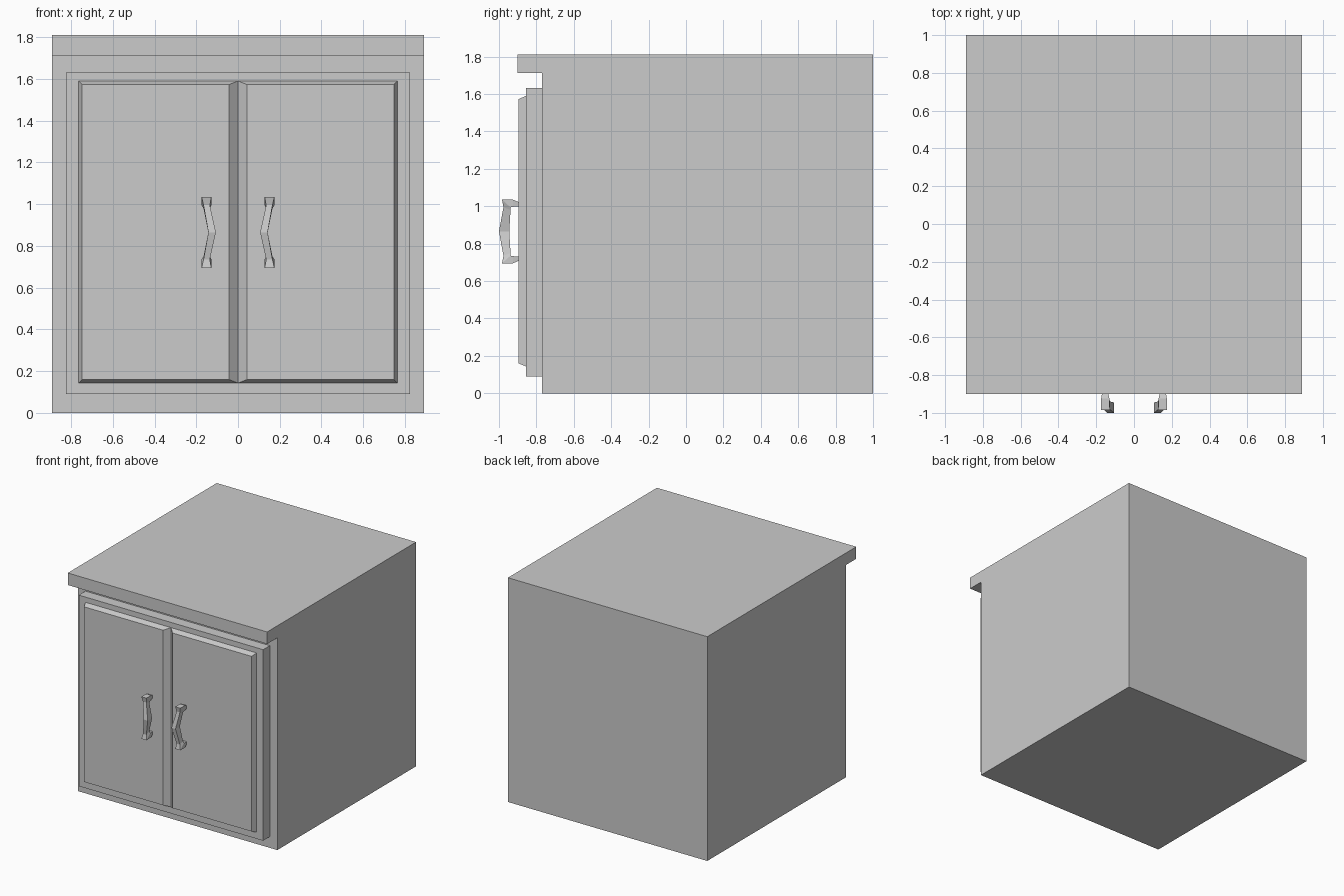
import bpy, bmesh

if "Cube" in bpy.data.objects:
    bpy.data.objects.remove(bpy.data.objects["Cube"])


def make_object(name, bm):
    bmesh.ops.recalc_face_normals(bm, faces=bm.faces)
    mesh = bpy.data.meshes.new(name)
    bm.to_mesh(mesh)
    bm.free()
    obj = bpy.data.objects.new(name, mesh)
    bpy.context.collection.objects.link(obj)
    return obj


def loft(name, sections):
    """Skin a chain of matching closed sections and cap both ends."""
    bm = bmesh.new()
    rings = [[bm.verts.new(p) for p in s] for s in sections]
    n = len(rings[0])
    for a, b in zip(rings, rings[1:]):
        for i in range(n):
            j = (i + 1) % n
            bm.faces.new((a[i], a[j], b[j], b[i]))
    bm.faces.new(rings[0])
    bm.faces.new(rings[-1])
    return make_object(name, bm)


def rect(x0, x1, z0, z1, y):
    return [(x0, y, z0), (x1, y, z0), (x1, y, z1), (x0, y, z1)]


def mirror_x(obj):
    mod = obj.modifiers.new("mirror", 'MIRROR')
    mod.use_mirror_merge = False


# Cabinet body with overhanging worktop lip, one side profile across the width
side = [(-0.77, 0), (1, 0), (1, 1.81), (-0.9, 1.81), (-0.9, 1.713), (-0.77, 1.713)]
loft("cabinet_body", [[(x, y, z) for y, z in side] for x in (-0.89, 0.89)])

# Raised front frame
loft("front_frame", [rect(-0.823, 0.823, 0.09, 1.632, y) for y in (-0.77, -0.855)])

# Bevelled doors, meeting in a groove at the centre
door = loft("door", [rect(0, 0.764, 0.143, 1.59, -0.855),
                     rect(0.043, 0.747, 0.16, 1.573, -0.895)])
mirror_x(door)

# Bent handles: (x0, x1, outer y, outer z, inner y, inner z) from foot to middle
mid = 0.865
half = [(0.137, 0.168, -0.89, 1.02, -0.89, 1.0),
        (0.130, 0.174, -0.925, 1.035, -0.925, 0.997),
        (0.128, 0.174, -0.984, 1.035, -0.938, 0.994),
        (0.135, 0.165, -0.976, 0.995, -0.938, 0.98)]
centre = (0.106, 0.142, -1.0, mid, -0.945, mid)
lower = [(a, b, yo, 2 * mid - zo, yi, 2 * mid - zi)
         for a, b, yo, zo, yi, zi in reversed(half)]
handle = loft("handle", [[(a, yo, zo), (b, yo, zo), (b, yi, zi), (a, yi, zi)]
                         for a, b, yo, zo, yi, zi in half + [centre] + lower])
mirror_x(handle)
